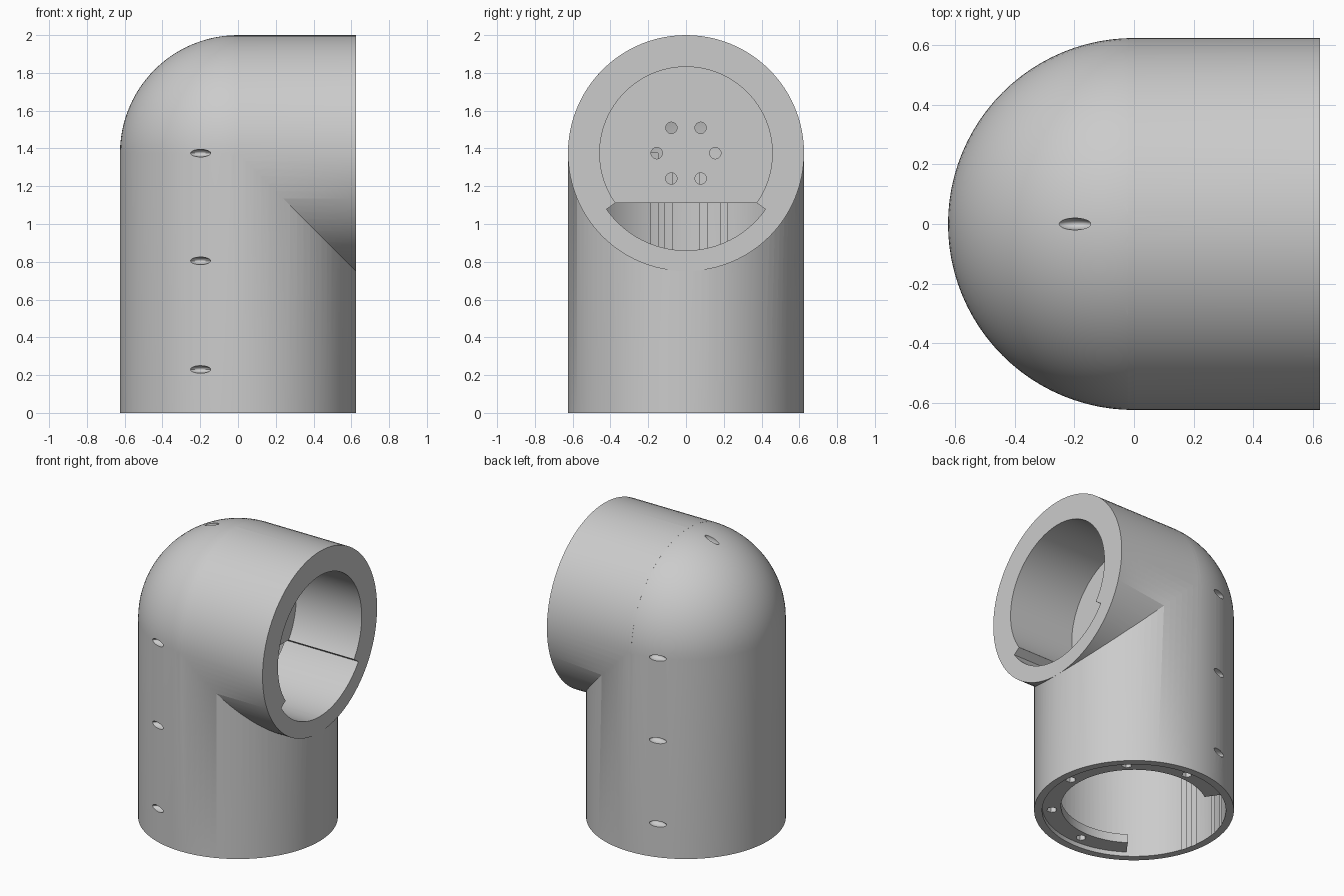
import bpy, bmesh, math
from mathutils import Matrix, Vector

cube = bpy.data.objects.get("Cube")
if cube:
    bpy.data.objects.remove(cube, do_unlink=True)

R, WALL, AXIS_Z = 0.625, 0.05, 1.375
SEG = 96
BORE, POCKET, GAP = 0.457, 0.515, math.radians(54.8)

grey = bpy.data.materials.new("plain_grey")
grey.use_nodes = True
grey.diffuse_color = (0.6, 0.6, 0.6, 1)
grey.node_tree.nodes["Principled BSDF"].inputs["Base Color"].default_value = (0.6, 0.6, 0.6, 1)


def finish(name, bm):
    bmesh.ops.recalc_face_normals(bm, faces=bm.faces)
    mesh = bpy.data.meshes.new(name)
    bm.to_mesh(mesh)
    bm.free()
    obj = bpy.data.objects.new(name, mesh)
    bpy.context.collection.objects.link(obj)
    mesh.materials.append(grey)
    return obj


def prism(name, outline, a, b, along_x=False):
    """Extrude an outline from a to b, along z or along the branch axis."""
    bm = bmesh.new()
    def place(u, v, w):
        return (w, u, v + AXIS_Z) if along_x else (u, v, w)
    low = [bm.verts.new(place(u, v, a)) for u, v in outline]
    high = [bm.verts.new(place(u, v, b)) for u, v in outline]
    bm.faces.new(low)
    bm.faces.new(high)
    n = len(outline)
    for i in range(n):
        j = (i + 1) % n
        bm.faces.new((low[i], low[j], high[j], high[i]))
    return finish(name, bm)


def arc(r, start, end, n):
    return [(r * math.cos(start + (end - start) * i / n),
             r * math.sin(start + (end - start) * i / n)) for i in range(n + 1)]


def circle(r, n=SEG, u=0, v=0):
    return [(u + p, v + q) for p, q in arc(r, 0, math.tau, n)[:-1]]


def capsule(name, r, bottom):
    """Upright cylinder with a domed top."""
    profile = [(0, bottom), (r, bottom)]
    profile += [(c, AXIS_Z + s) for c, s in arc(r, 0, math.pi / 2, SEG // 4)[:-1]]
    profile.append((0, AXIS_Z + r))
    bm = bmesh.new()
    verts = [bm.verts.new((x, 0, z)) for x, z in profile]
    edges = [bm.edges.new(pair) for pair in zip(verts, verts[1:])]
    bmesh.ops.spin(bm, geom=verts + edges, cent=(0, 0, 0), axis=(0, 0, 1),
                   angle=math.tau, steps=SEG, use_merge=True)
    bmesh.ops.remove_doubles(bm, verts=bm.verts, dist=1e-5)
    return finish(name, bm)


def ellipsoid(name, centre, size):
    bm = bmesh.new()
    matrix = Matrix.Translation(centre) @ Matrix.Diagonal((*size, 1))
    bmesh.ops.create_uvsphere(bm, u_segments=24, v_segments=12, radius=1, matrix=matrix)
    return finish(name, bm)


def combine(target, tool, operation="DIFFERENCE"):
    mod = target.modifiers.new("cut", "BOOLEAN")
    mod.operation, mod.solver, mod.object = operation, "EXACT", tool
    bpy.context.view_layer.objects.active = target
    bpy.ops.object.modifier_apply(modifier=mod.name)
    bpy.data.objects.remove(tool, do_unlink=True)


# Outer elbow: domed upright with a branch of equal radius
body = capsule("elbow_housing", R, 0)
combine(body, prism("branch", circle(R), -0.02, R, True), "UNION")

# Hollow inside, leaving the branch sleeve and its end plate solid
cavity = capsule("cavity", R - WALL, -0.1)
combine(cavity, prism("sleeve", circle(0.6), 0.065, 0.8, True))
combine(body, cavity)

# Branch socket, and the keyed slot that opens into the upright
combine(body, prism("socket", circle(BORE), 0.125, 0.8, True))
down = -math.pi / 2
slot = arc(POCKET, down - GAP, down + GAP, 32)
slot += [arc(BORE, down + side * GAP, 0, 1)[0] for side in (1, -1)]
combine(body, prism("slot", slot, -0.05, 0.8, True))

# Six wire holes through the end plate
for i in range(6):
    a = math.tau * i / 6
    hole = circle(0.03, 24, 0.155 * math.cos(a), 0.155 * math.sin(a))
    combine(body, prism("wire_hole", hole, 0, 0.2, True))

# Narrow dimples on both sides and on the dome
reach = math.sqrt(R * R - 0.2 * 0.2)
for side in (-1, 1):
    for z in (0.23, 0.805, 1.375):
        combine(body, ellipsoid("dimple", Vector((-0.2, side * reach, z)), (0.06, 0.04, 0.02)))
combine(body, ellipsoid("dimple", Vector((-0.2, 0, AXIS_Z + reach)), (0.06, 0.02, 0.04)))

# Open ring inside the foot, with five nut pits
span = math.pi - GAP
ring_outline = arc(0.585, -span, span, 64) + arc(BORE, span, -span, 64)
ring = prism("foot_ring", ring_outline, 0.03, 0.09)
for i in range(-2, 3):
    a = i * math.pi / 4
    pit = circle(0.033, 6, POCKET * math.cos(a), POCKET * math.sin(a))
    combine(ring, prism("nut_pit", pit, 0, 0.065))

# Smooth shading with crisp edges
for obj in (body, ring):
    bpy.ops.object.select_all(action="DESELECT")
    obj.select_set(True)
    bpy.context.view_layer.objects.active = obj
    bpy.ops.object.shade_smooth_by_angle(angle=math.radians(30))
